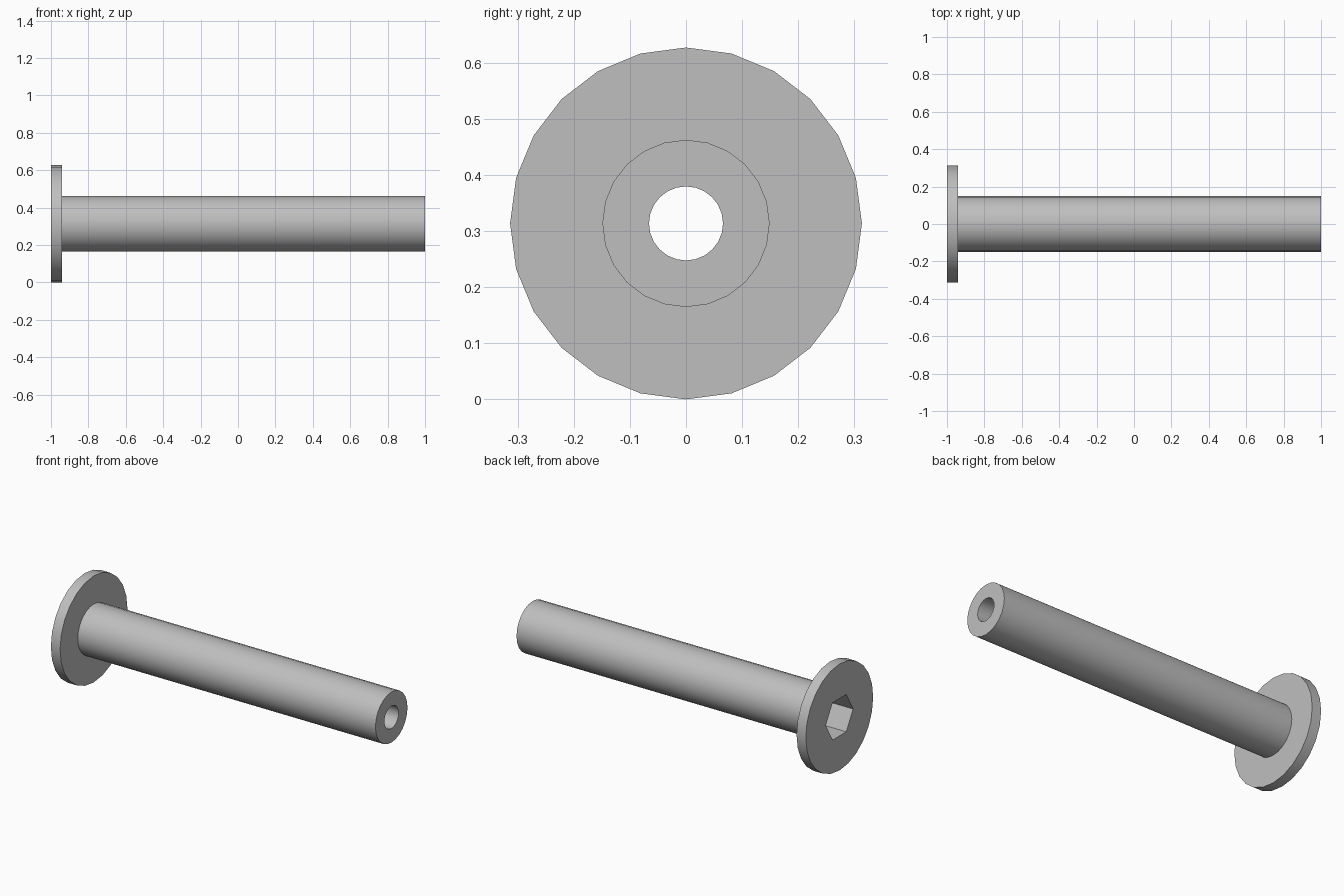
import bpy, bmesh, math

cube = bpy.data.objects.get("Cube")
if cube:
    bpy.data.objects.remove(cube, do_unlink=True)

SIDES = 24
HEAD_R, SHAFT_R, BORE_R, HEX_FLAT = 0.3135, 0.149, 0.066, 0.11
FRONT, BACK, END = -1.0, -0.94, 1.0
SOCKET_FLOOR = -0.75

steel = bpy.data.materials.new("plain grey metal")
steel.use_nodes = True
GREY = (0.52, 0.52, 0.52, 1)
steel.diffuse_color = GREY
steel.node_tree.nodes["Principled BSDF"].inputs["Base Color"].default_value = GREY


def circle(r):
    return lambda a: r


def hexagon(a):
    # radius of a hexagon outline with corners to the sides
    return HEX_FLAT / math.cos(a % (math.pi / 3) - math.pi / 6)


def loft(name, profile):
    """Skin a run of (x, outline) rings around the long axis."""
    bm = bmesh.new()
    rings = []
    for x, outline in profile:
        ring = []
        for i in range(SIDES):
            a = math.tau * (i + 0.0001) / SIDES
            r = outline(a)
            ring.append(bm.verts.new((x, r * math.cos(a), HEAD_R + r * math.sin(a))))
        rings.append(ring)
    for a, b in zip(rings, rings[1:]):
        for i in range(SIDES):
            j = (i + 1) % SIDES
            bm.faces.new((a[i], b[i], b[j], a[j]))
    mesh = bpy.data.meshes.new(name)
    bm.to_mesh(mesh)
    bm.free()
    mesh.materials.append(steel)
    obj = bpy.data.objects.new(name, mesh)
    bpy.context.collection.objects.link(obj)
    bpy.ops.object.select_all(action='DESELECT')
    obj.select_set(True)
    bpy.context.view_layer.objects.active = obj
    bpy.ops.object.shade_smooth_by_angle(angle=math.radians(30))


# Shaft with its annular end face
loft("shaft", [(END, circle(BORE_R)), (END, circle(SHAFT_R)), (BACK, circle(SHAFT_R))])
# Flange head, open in the middle for the key
loft("flange_head", [(BACK, circle(SHAFT_R)), (BACK, circle(HEAD_R)),
                     (FRONT, circle(HEAD_R)), (FRONT, hexagon)])
# Hexagonal key socket and its floor
loft("key_socket", [(FRONT, hexagon), (SOCKET_FLOOR, hexagon), (SOCKET_FLOOR, circle(BORE_R))])
# Bore running from the socket to the far end
loft("bore", [(SOCKET_FLOOR, circle(BORE_R)), (END, circle(BORE_R))])
